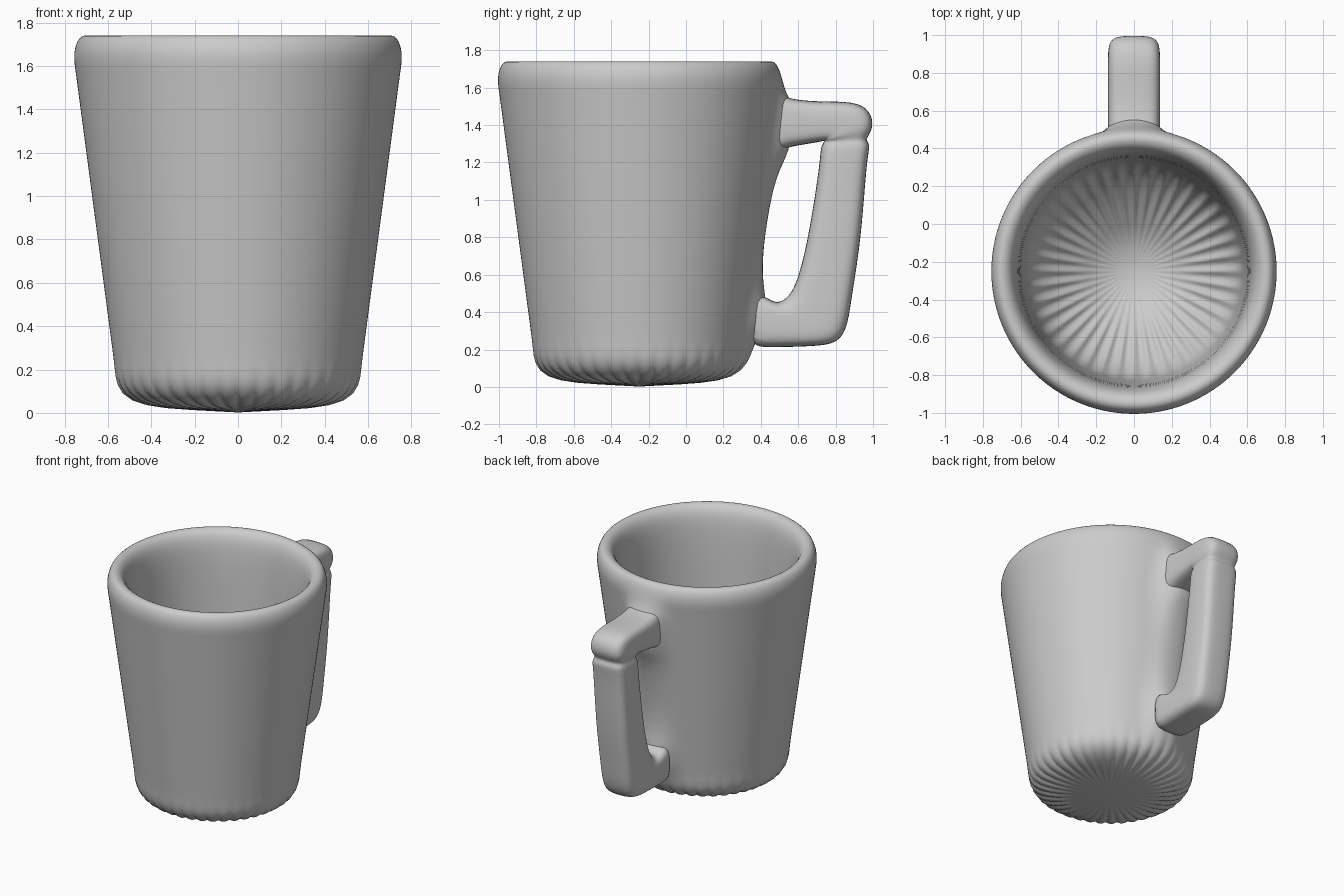
import bpy, bmesh
from math import sin, cos, pi, exp, copysign


def finish(bm, name):
    bmesh.ops.recalc_face_normals(bm, faces=bm.faces)
    for f in bm.faces:
        f.smooth = True
    me = bpy.data.meshes.new(name)
    bm.to_mesh(me)
    bm.free()
    ob = bpy.data.objects.new(name, me)
    bpy.context.collection.objects.link(ob)
    mod = ob.modifiers.new("smooth", 'SUBSURF')
    mod.levels = mod.render_levels = 2


def bridge(bm, rings):
    for a, b in zip(rings, rings[1:]):
        n = len(a)
        for i in range(n):
            j = (i + 1) % n
            bm.faces.new((a[i], a[j], b[j], b[i]))


# Cup: lathed cage of (radius, height, swelling toward the handle, fluting)
N, CY = 80, -0.25
swell = [(0.22, 0.04), (0.32, 0.085), (0.44, 0.085), (0.56, 0.045), (0.72, 0.025),
         (0.90, 0.026), (1.05, 0.035), (1.16, 0.055), (1.26, 0.095),
         (1.40, 0.10), (1.51, 0.085), (1.57, 0.035)]
profile = [(0.555, 0.035, 0, 0.02)]
profile += [(0.57 + 0.1325 * (z - 0.22), z, s, 0) for z, s in swell]
profile += [(r, z, 0, 0) for r, z in (
    (0.762, 1.66), (0.734, 1.742), (0.68, 1.744), (0.635, 1.70), (0.608, 1.57),
    (0.592, 1.1), (0.58, 0.75))] + [(0.555, 0.50, 0, 0.035)]
bm = bmesh.new()
rings = []
for r, z, s, flute in profile:
    ring = []
    for i in range(N):
        a = 2 * pi * i / N
        d = flute * (-1) ** i
        x, y = (r - 0.4 * d) * cos(a), r * sin(a) - 0.4 * d * sin(a)
        if y > 0:
            y += s * exp(-(x / 0.145) ** 4)
        ring.append(bm.verts.new((x, CY + y, z + d)))
    rings.append(ring)
bridge(bm, rings)
for ring, z in ((rings[0], 0.0), (rings[-1], 0.12)):
    pole = bm.verts.new((0, CY, z))
    for i in range(N):
        bm.faces.new((ring[i], ring[(i + 1) % N], pole))
finish(bm, "cup")

# Handle: rounded sections (inner y, inner z, outer y, outer z, half width)
# running along upper arm, groove, slanted grip and lower arm
sections = [
    (0.42, 1.25, 0.42, 1.57, 0.14), (0.48, 1.255, 0.50, 1.565, 0.14),
    (0.54, 1.28, 0.56, 1.54, 0.14), (0.66, 1.30, 0.70, 1.525, 0.14),
    (0.72, 1.31, 0.90, 1.53, 0.14), (0.735, 1.315, 0.99, 1.48, 0.14),
    (0.735, 1.315, 1.007, 1.38, 0.14), (0.738, 1.31, 0.955, 1.322, 0.12),
    (0.718, 1.285, 0.99, 1.298, 0.138), (0.715, 1.20, 0.967, 1.22, 0.138),
    (0.67, 0.90, 0.94, 0.80, 0.138), (0.62, 0.65, 0.89, 0.50, 0.138),
    (0.57, 0.51, 0.868, 0.33, 0.138), (0.52, 0.46, 0.82, 0.23, 0.138),
    (0.47, 0.45, 0.68, 0.215, 0.14), (0.42, 0.49, 0.45, 0.21, 0.14),
    (0.35, 0.49, 0.33, 0.21, 0.14)]
M = 16
bm = bmesh.new()
rings = []
for y0, z0, y1, z1, w in sections:
    ring = []
    for i in range(M):
        a = 2 * pi * (i + 0.5) / M
        u = copysign(abs(cos(a)) ** 0.5, cos(a))
        t = 0.5 + 0.5 * copysign(abs(sin(a)) ** 0.5, sin(a))
        ring.append(bm.verts.new((w * u, y0 + (y1 - y0) * t, z0 + (z1 - z0) * t)))
    rings.append(ring)
bridge(bm, rings)
bm.faces.new(rings[0])
bm.faces.new(rings[-1])
finish(bm, "handle")
